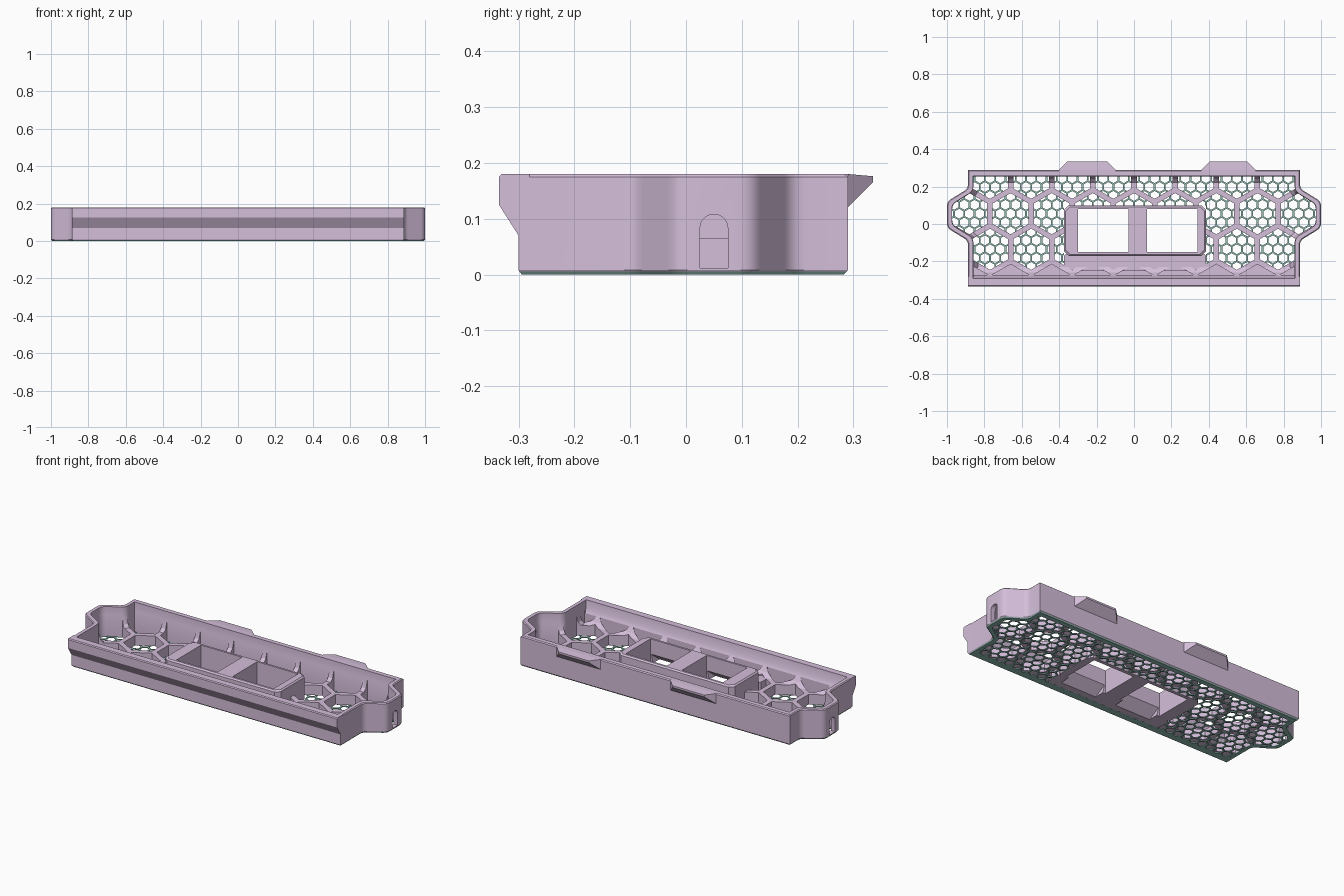
import bpy, bmesh, math
from mathutils import Vector

if "Cube" in bpy.data.objects:
    bpy.data.objects.remove(bpy.data.objects["Cube"])


def material(name, rgb):
    m = bpy.data.materials.new(name)
    m.use_nodes = True
    m.diffuse_color = (*rgb, 1)
    m.node_tree.nodes["Principled BSDF"].inputs["Base Color"].default_value = (*rgb, 1)
    return m


MAUVE = material("mauve plastic", (0.66, 0.52, 0.70))
TEAL = material("teal plastic", (0.29, 0.53, 0.47))


def loft(name, stacks, mat=MAUVE):
    """Solids, each a stack of rings with equal point counts, capped at both ends."""
    bm = bmesh.new()
    for rings in stacks:
        vs = [[bm.verts.new(p) for p in ring] for ring in rings]
        n = len(vs[0])
        bm.faces.new(vs[0])
        bm.faces.new(vs[-1])
        for a, b in zip(vs, vs[1:]):
            for i in range(n):
                j = (i + 1) % n
                bm.faces.new((a[i], a[j], b[j], b[i]))
    bmesh.ops.recalc_face_normals(bm, faces=bm.faces[:])
    me = bpy.data.meshes.new(name)
    bm.to_mesh(me)
    bm.free()
    me.materials.append(mat)
    ob = bpy.data.objects.new(name, me)
    bpy.context.collection.objects.link(ob)
    return ob


def at(pts, z):
    return [(x, y, z) for x, y in pts]


def prism(pts, z0, z1):
    return [at(pts, z0), at(pts, z1)]


def rect(x0, x1, y0, y1, c=0):
    if not c:
        return [(x0, y0), (x1, y0), (x1, y1), (x0, y1)]
    return [(x0 + c, y0), (x1 - c, y0), (x1, y0 + c), (x1, y1 - c),
            (x1 - c, y1), (x0 + c, y1), (x0, y1 - c), (x0, y0 + c)]


def boolean(ob, tool, op="DIFFERENCE"):
    mod = ob.modifiers.new("cut", "BOOLEAN")
    mod.operation, mod.solver, mod.object = op, "EXACT", tool
    bpy.context.view_layer.update()
    deps = bpy.context.evaluated_depsgraph_get()
    me = bpy.data.meshes.new_from_object(ob.evaluated_get(deps))
    ob.modifiers.clear()
    ob.data = me


def hexagon(cx, cy, r):
    return [(cx + r * math.sin(k * math.pi / 3), cy + r * math.cos(k * math.pi / 3))
            for k in range(6)]


def outline(off, front):
    """Tray plan inset by off, with a rounded bulge at each end."""
    w, e, back, mid = 0.887 - off, 1 - off, 0.29 - off * 1.3, 0.05
    neck, end = 0.14 - 0.56 * off, 0.07 - 0.56 * off
    side = [(w, front), (w, mid - neck), (e, mid - end),
            (e, mid + end), (w, mid + neck), (w, back)]
    pts = [side[0]]
    for a, b, c in zip(side, side[1:], side[2:]):
        a, b, c = Vector(a), Vector(b), Vector(c)
        p, q = b + (a - b).normalized() * 0.025, b + (c - b).normalized() * 0.025
        for k in range(6):
            t = k / 5
            pts.append(tuple(p * (1 - t) ** 2 + b * 2 * t * (1 - t) + q * t * t))
    pts.append(side[-1])
    return pts + [(-x, y) for x, y in reversed(pts)]


PLATE, TOP, FLOOR, EDGE = 0.005, 0.18, 0.065, 0.005
PITCH, ROW, MID = 0.22, 0.19, 0.055

# Tray shell with a softened rim and the front lip joined on
tray = loft("tray_body", [[at(outline(0.002, -0.298), PLATE), at(outline(0, -0.30), 0.008),
                           at(outline(0, -0.30), TOP - EDGE), at(outline(EDGE, -0.30), TOP)]])
lip_profile = [(-0.30, 0.07), (-0.335, 0.125), (-0.335, TOP - EDGE), (-0.330, TOP),
               (-0.28, TOP), (-0.28, 0.07)]
lip = loft("lip_tool", [[[(x, y, z) for y, z in lip_profile] for x in (-0.887, 0.887)]])
boolean(tray, lip, "UNION")

# Hollow with a concave foot along the walls
cavity = loft("cavity_tool", [[at(outline(0.052, -0.230), FLOOR),
                               at(outline(0.038, -0.258), 0.082),
                               at(outline(0.027, -0.285), 0.13),
                               at(outline(0.025, -0.295), 0.22)]])
boolean(tray, cavity)

# Large honeycomb cells through the floor; the front row are shallow scoops
cells = []
for r in range(-2, 2):
    for c in range(-5, 6):
        x = (c + 0.5 * (r % 2)) * PITCH
        low = 0.025 if r == -2 else -0.02
        cells.append(prism(hexagon(x, MID + r * ROW, 0.11), low, 0.128))
comb = loft("comb_tool", cells)
limit = loft("limit_tool", [prism(outline(0.028, -0.273), -0.05, 0.2)])
boolean(comb, limit, "INTERSECT")
boolean(tray, comb)

# Arched cable holes in both ends
arch = [(0.025, 0.012), (0.075, 0.012)]
arch += [(0.05 + 0.025 * math.cos(k * math.pi / 10), 0.083 + 0.025 * math.sin(k * math.pi / 10))
         for k in range(11)]
doors = loft("door_tool", [[[(s * x, y, z) for y, z in arch] for x in (0.93, 1.05)]
                           for s in (-1, 1)])
boolean(tray, doors)

# Thin base plate with small honeycomb holes out to the walls
base = loft("base_grille", [[at(outline(0.006, -0.294), 0),
                             at(outline(0.002, -0.298), PLATE)]], TEAL)
step, rise = PITCH / 4, ROW / 4
holes = []
for r in range(-6, 6):
    for c in range(-19, 20):
        x, y = (c + 0.5 * (r % 2)) * step, MID + r * rise
        holes.append(prism(hexagon(x, y, 0.0265), -0.02, 0.03))
mesh_holes = loft("mesh_tool", holes, TEAL)
boolean(mesh_holes, limit, "INTERSECT")
boolean(base, mesh_holes)

# Solid block for the sockets, set down through the plate
block = loft("block_tool", [prism(rect(-0.375, 0.385, -0.25, 0.10), -0.05, 0.03)], TEAL)
boolean(base, block)
frame = loft("socket_frame", [prism(rect(-0.375, 0.385, -0.17, 0.10, 0.025), 0, 0.132)
                              + [at(rect(-0.367, 0.377, -0.162, 0.092, 0.025), 0.14)]])
apron = loft("frame_apron", [prism(rect(-0.375, 0.385, -0.25, -0.16, 0.01), 0, FLOOR)])

# Two windows, flared underneath toward the front
spans = [(-0.30, -0.03), (0.07, 0.34)]
windows = loft("window_tool", [prism(rect(a, b, -0.15, 0.08), -0.05, 0.2) for a, b in spans])
flares = loft("flare_tool", [[at(rect(a + 0.02, b - 0.02, -0.222, 0.06), -0.01),
                              at(rect(a + 0.005, b - 0.005, -0.145, 0.06), 0.054)]
                             for a, b in spans])
for part in (tray, frame, apron):
    boolean(part, windows)
    boolean(part, flares)

# Wedge tabs on the back wall
for n, (a, b) in enumerate([(-0.40, -0.10), (0.36, 0.65)]):
    wall = [(a, 0.28, 0.12), (b, 0.28, 0.12), (b, 0.28, TOP), (a, 0.28, TOP)]
    root = [(x, 0.29, z) for x, _, z in wall]
    c, d = a + 0.045, b - 0.045
    tip = [(c, 0.335, 0.165), (d, 0.335, 0.165), (d, 0.335, 0.176), (c, 0.335, 0.176)]
    loft("back_tab_%d" % (n + 1), [[wall, root, tip]])

for tool in (lip, cavity, comb, limit, doors, mesh_holes, block, windows, flares):
    bpy.data.objects.remove(tool)

# Smooth the rounded corners only
bpy.ops.object.select_all(action="DESELECT")
for part in (tray, base):
    part.select_set(True)
bpy.context.view_layer.objects.active = tray
bpy.ops.object.shade_smooth_by_angle(angle=math.radians(25))
